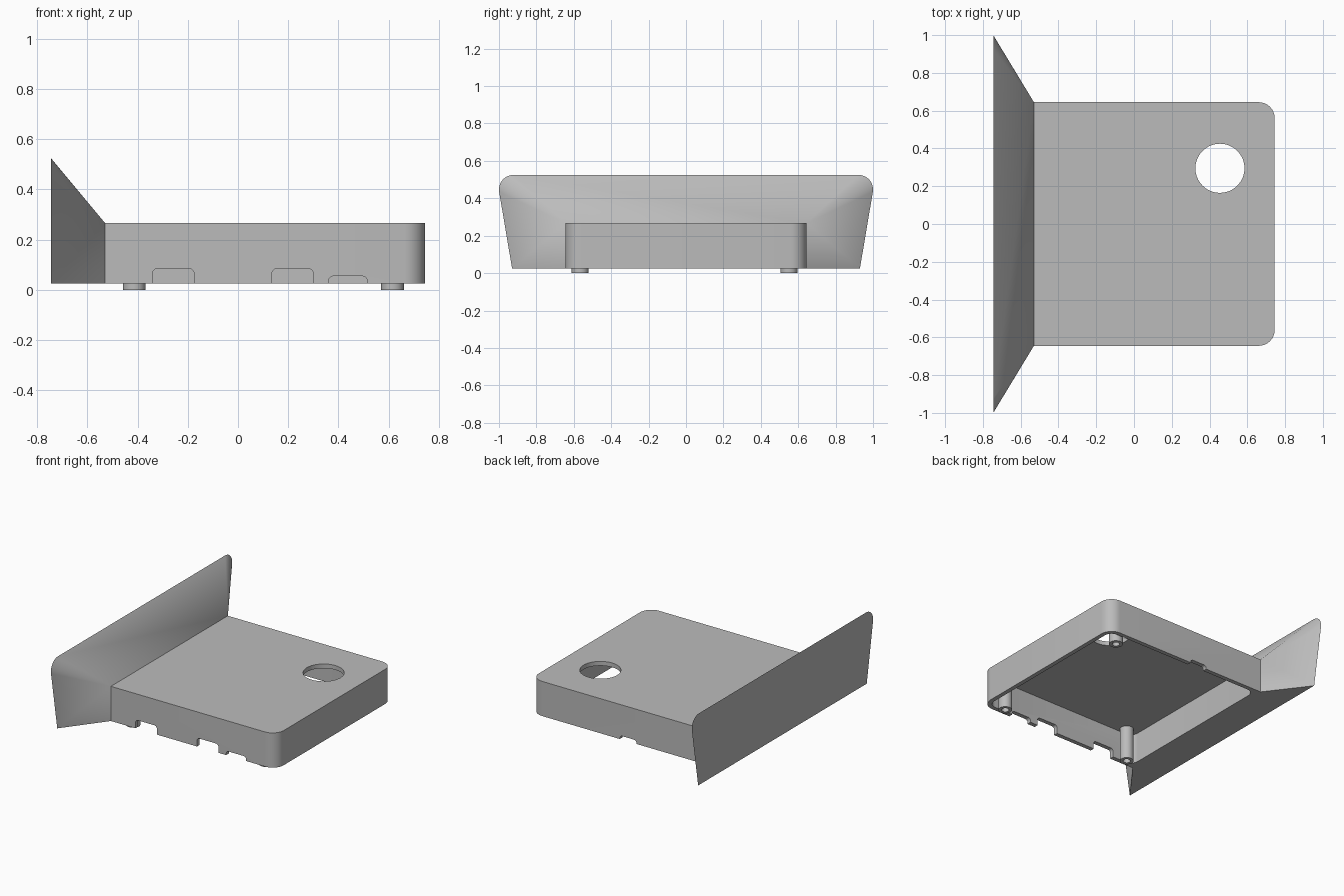
import bpy, bmesh, math
from mathutils import Vector

cube = bpy.data.objects.get("Cube")
if cube:
    bpy.data.objects.remove(cube, do_unlink=True)

grey = bpy.data.materials.new("plain_grey")
grey.use_nodes = True
COLOUR = (0.5, 0.5, 0.5, 1)
grey.diffuse_color = COLOUR
grey.node_tree.nodes["Principled BSDF"].inputs["Base Color"].default_value = COLOUR

LEFT, RIGHT, HALF = -0.53, 0.745, 0.645   # case footprint
BASE, TOP, WALL = 0.025, 0.267, 0.03      # case heights and wall thickness


def finish(bm, name):
    bmesh.ops.recalc_face_normals(bm, faces=bm.faces)
    mesh = bpy.data.meshes.new(name)
    bm.to_mesh(mesh)
    bm.free()
    mesh.materials.append(grey)
    obj = bpy.data.objects.new(name, mesh)
    bpy.context.collection.objects.link(obj)
    return obj


def rounded(u0, u1, v0, v1, radii, steps=8):
    """Rectangle outline; radii start at low-u low-v and go counterclockwise."""
    pts = []
    corners = [(u0, v0, 1, 1), (u1, v0, -1, 1), (u1, v1, -1, -1), (u0, v1, 1, -1)]
    for k, ((u, v, su, sv), r) in enumerate(zip(corners, radii)):
        if r == 0:
            pts.append((u, v))
            continue
        for i in range(steps + 1):
            a = math.pi + (k + i / steps) * math.pi / 2
            pts.append((u + su * r + r * math.cos(a), v + sv * r + r * math.sin(a)))
    return pts


def prism(name, outline, place, depth):
    bm = bmesh.new()
    face = bm.faces.new([bm.verts.new(place(u, v)) for u, v in outline])
    out = bmesh.ops.extrude_face_region(bm, geom=[face])
    moved = [g for g in out["geom"] if isinstance(g, bmesh.types.BMVert)]
    bmesh.ops.translate(bm, verts=moved, vec=Vector(depth))
    return finish(bm, name)


def activate(obj):
    bpy.ops.object.select_all(action="DESELECT")
    obj.select_set(True)
    bpy.context.view_layer.objects.active = obj


def cut(target, cutter):
    mod = target.modifiers.new("cut", "BOOLEAN")
    mod.operation, mod.solver, mod.object = "DIFFERENCE", "EXACT", cutter
    activate(target)
    bpy.ops.object.modifier_apply(modifier=mod.name)
    bpy.data.objects.remove(cutter, do_unlink=True)


# Case: a shallow box, open underneath
case = prism("case", rounded(LEFT, RIGHT, -HALF, HALF, (0, 0.085, 0.085, 0)),
             lambda x, y: (x, y, BASE), (0, 0, TOP - BASE))
cavity = rounded(LEFT + WALL, RIGHT - WALL, -HALF + WALL, HALF - WALL, [0.055] * 4)
cut(case, prism("cavity_cutter", cavity, lambda x, y: (x, y, -0.1), (0, 0, TOP - WALL + 0.1)))

# Round opening in the lid
circle = [(0.455 + 0.13 * math.cos(a), 0.295 + 0.13 * math.sin(a))
          for a in (math.tau * i / 64 for i in range(64))]
cut(case, prism("opening_cutter", circle, lambda x, y: (x, y, 0.15), (0, 0, 0.3)))

# Notches along the lower edge: x range, height, side of the case
for x0, x1, z, side in ((-0.34, -0.175, 0.085, -1), (0.135, 0.3, 0.085, -1),
                        (0.36, 0.515, 0.055, -1), (-0.07, 0.06, 0.05, 1)):
    shape = rounded(x0, x1, -0.1, z, (0, 0, 0.02, 0.02), 5)
    cut(case, prism("notch_cutter", shape,
                    lambda x, y, s=side: (x, s * 0.57, y), (0, side * 0.2, 0)))

# Flared end: a tall rounded plate tapering down to the case
bm = bmesh.new()
arc = []
lean = math.atan2(0.07, 0.425)
for i in range(13):
    a = -lean + (math.pi / 2 + lean) * i / 12
    arc.append((0.922 + 0.078 * math.cos(a), 0.447 + 0.078 * math.sin(a)))
inner, outer = {}, {}
for s in (1, -1):
    inner[s] = [bm.verts.new((LEFT, s * HALF, z)) for z in (BASE, TOP)]
    outer[s] = [bm.verts.new((-0.745, s * y, z)) for y, z in [(0.93, BASE)] + arc]
    low, high = inner[s]
    bm.faces.new((low, high, outer[s][0]))
    for a, b in zip(outer[s], outer[s][1:]):
        bm.faces.new((high, b, a))
bm.faces.new(outer[1] + outer[-1][::-1])
bm.faces.new(inner[1] + inner[-1][::-1])
for k, end in ((0, 0), (1, -1)):
    bm.faces.new((inner[1][k], outer[1][end], outer[-1][end], inner[-1][k]))
flare = finish(bm, "flared_end")

# Hollow screw posts that double as feet
posts = []
for name, x, y in (("front_right_post", -0.413, -0.566), ("front_left_post", 0.615, -0.566),
                   ("back_left_post", 0.615, 0.55)):
    bm = bmesh.new()
    line = [bm.verts.new((r, 0, z)) for r, z in
            ((0, 0.2), (0.024, 0.2), (0.024, 0), (0.045, 0), (0.045, 0.25), (0, 0.25))]
    edges = [bm.edges.new(pair) for pair in zip(line, line[1:])]
    bmesh.ops.spin(bm, geom=line + edges, cent=(0, 0, 0), axis=(0, 0, 1),
                   angle=math.tau, steps=32)
    bmesh.ops.remove_doubles(bm, verts=bm.verts, dist=0.0001)
    post = finish(bm, name)
    post.location = (x, y, 0)
    posts.append(post)

for obj in [case, flare] + posts:
    activate(obj)
    bpy.ops.object.shade_smooth_by_angle(angle=math.radians(30))
